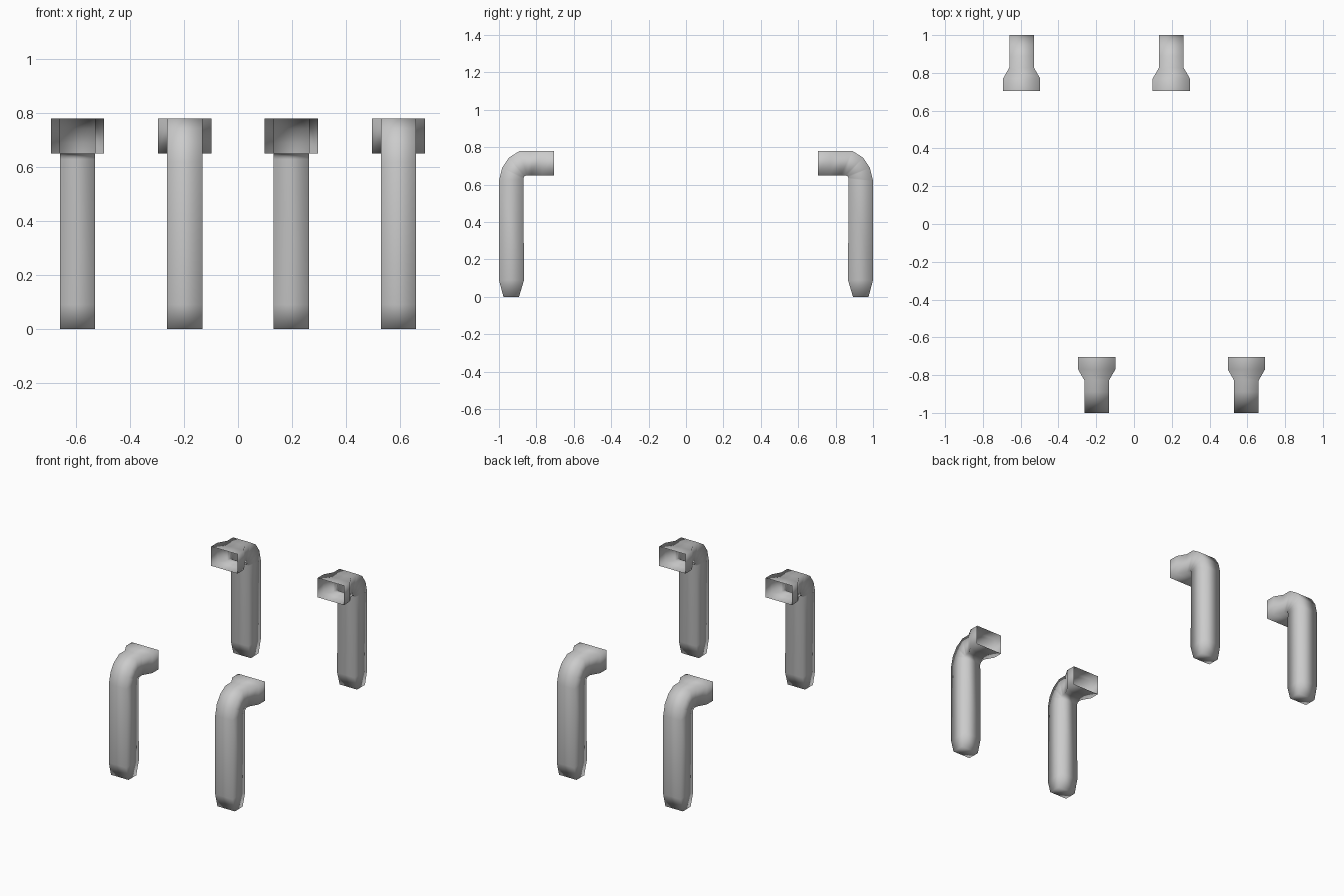
import bpy, bmesh

if "Cube" in bpy.data.objects:
    bpy.data.objects.remove(bpy.data.objects["Cube"])

# Cross-sections along the lead: outer (y, z), inner (y, z), half width in x
SECTIONS = [
    ((0.976, 0.000), (0.893, 0.000), 0.065),   # tapered tip
    ((1.000, 0.090), (0.866, 0.090), 0.065),
    ((1.000, 0.620), (0.870, 0.630), 0.065),   # start of bend
    ((0.983, 0.690), (0.868, 0.638), 0.065),
    ((0.947, 0.744), (0.862, 0.646), 0.065),
    ((0.890, 0.780), (0.850, 0.650), 0.065),   # end of bend
    ((0.828, 0.780), (0.828, 0.650), 0.065),   # start of flare
    ((0.770, 0.780), (0.770, 0.650), 0.0985),
    ((0.705, 0.780), (0.705, 0.650), 0.0985),  # open socket end
]


def make_lead(name, x, side):
    """Bent, hollow lead; side = 1 for the back row, -1 turns it to the front."""
    bm = bmesh.new()
    rings = []
    for (oy, oz), (iy, iz), w in SECTIONS:
        corners = [(-w, oy, oz), (w, oy, oz), (w, iy, iz), (-w, iy, iz)]
        rings.append([bm.verts.new((x + cx * side, cy * side, cz))
                      for cx, cy, cz in corners])
    for a, b in zip(rings, rings[1:]):
        for i in range(4):
            j = (i + 1) % 4
            bm.faces.new((a[i], a[j], b[j], b[i]))
    bm.faces.new(rings[0][::-1])               # tip cap
    bmesh.ops.recalc_face_normals(bm, faces=bm.faces[:])
    for f in bm.faces:
        f.smooth = True
    mesh = bpy.data.meshes.new(name)
    bm.to_mesh(mesh)
    bm.free()
    bpy.context.collection.objects.link(bpy.data.objects.new(name, mesh))


# Two staggered rows of leads
for row, side in (("back", 1), ("front", -1)):
    for i, x in enumerate((-0.595, 0.1975), 1):
        make_lead(f"{row}_lead_{i}", x * side, side)
